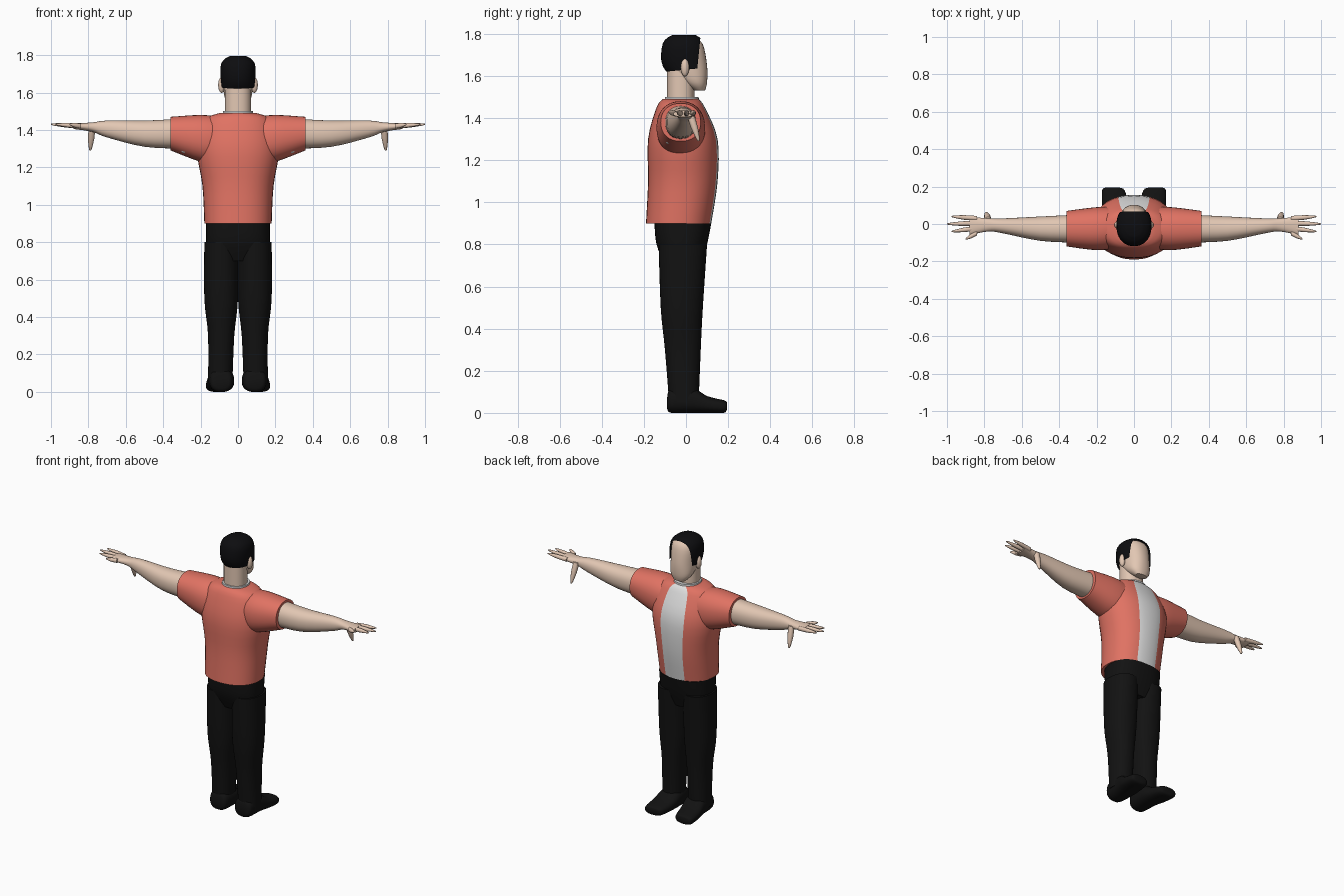
import bpy, bmesh, math
from mathutils import Vector

cube = bpy.data.objects.get("Cube")
if cube:
    bpy.data.objects.remove(cube, do_unlink=True)


def material(name, *rgb):
    mat = bpy.data.materials.new(name)
    mat.use_nodes = True
    mat.diffuse_color = (*rgb, 1)
    bsdf = mat.node_tree.nodes["Principled BSDF"]
    bsdf.inputs["Base Color"].default_value = (*rgb, 1)
    return mat


CORAL = material("coral cloth", .75, .17, .125)
WHITE = material("white cloth", .75, .75, .75)
SKIN = material("skin", .76, .57, .45)
BLACK = material("black cloth", .006, .006, .006)
HAIR = material("black hair", .004, .004, .005)
parts = []


def smooth_sections(sections, steps):
    """Insert in-between sections along a smooth curve."""
    points = [Vector(section) for section in sections]
    last = len(points) - 1
    result = []
    for i in range(last):
        start, end = points[i], points[i + 1]
        leave = (end - points[max(i - 1, 0)]) / 2
        arrive = (points[min(i + 2, last)] - start) / 2
        for k in range(steps):
            t = k / steps
            ease = t * t * (3 - 2 * t)
            result.append(start.lerp(end, ease) + leave * (t * (1 - t) ** 2)
                          - arrive * (t * t * (1 - t)))
    return result + [points[last]]


def rounded(low, high, wave, power):
    """Place a sine or cosine value between two limits, squarer for a lower power."""
    return (low + high) / 2 + (high - low) / 2 * math.copysign(abs(wave) ** power, wave)


def loft(name, axis, sections, mat, side=1, lift=0, power=.9, sides=36, steps=4,
         strip=range(0)):
    """Skin sections (position, u min, u max, v min, v max) along an axis."""
    bm = bmesh.new()
    loops = []
    for pos, u_min, u_max, v_min, v_max in smooth_sections(sections, steps):
        loop = []
        for k in range(sides):
            angle = math.tau * k / sides
            u = rounded(u_min, u_max, math.cos(angle), power)
            v = rounded(v_min, v_max, math.sin(angle), power)
            x, y, z = {"x": (pos, u, v), "y": (u, pos, v), "z": (u, v, pos)}[axis]
            loop.append(bm.verts.new((x * side, y, z + lift)))
        loops.append(loop)
    for lower, upper in zip(loops, loops[1:]):
        for k in range(sides):
            n = (k + 1) % sides
            face = bm.faces.new((lower[k], lower[n], upper[n], upper[k]))
            face.material_index = int(k in strip)
    bm.faces.new(loops[0])
    bm.faces.new(loops[-1])
    bmesh.ops.recalc_face_normals(bm, faces=bm.faces[:])
    mesh = bpy.data.meshes.new(name)
    bm.to_mesh(mesh)
    bm.free()
    mesh.materials.append(mat)
    if strip:
        mesh.materials.append(WHITE)
    obj = bpy.data.objects.new(name, mesh)
    bpy.context.collection.objects.link(obj)
    parts.append(obj)
    return obj


def column(name, sections, mat, **options):
    """Upright loft, equal on both sides, from (height, half width, back, front)."""
    full = [(pos, -half, half, low, high) for pos, half, low, high in sections]
    return loft(name, "z", full, mat, **options)


def rod(name, axis, start, end, radius, **options):
    """Round rod with a blunt tapered tip, from (position, u, v) to another."""
    sections = []
    for t in (0, .5, .9, 1):
        pos, u, v = Vector(start).lerp(Vector(end), t)
        r = radius * (1 - .8 * t ** 4)
        sections.append((pos, u - r, u + r, v - r, v + r))
    return loft(name, axis, sections, SKIN, sides=12, steps=2, **options)


def ball(name, centre, radii, mat):
    bpy.ops.mesh.primitive_uv_sphere_add(segments=20, ring_count=12, location=centre)
    obj = bpy.context.object
    obj.name = name
    obj.scale = radii
    obj.data.materials.append(mat)
    parts.append(obj)


# Jacket body, with the white shirt showing down the open side
column("jacket_body", [
    (.9, .18, -.19, .12), (1.1, .19, -.18, .15), (1.3, .22, -.18, .15),
    (1.45, .18, -.14, .09), (1.49, .1, -.11, .06)], CORAL, strip=range(7, 11))
column("shirt_collar", [(1.4, .09, -.11, .07), (1.5, .08, -.1, .06)], WHITE)

# Waist of the trousers
column("trouser_waist", [
    (.7, .16, -.1, .07), (.8, .17, -.14, .1), (.9, .17, -.15, .12)], BLACK, power=.8)

# Neck, head, and hair grown outward from the same skull
skull = [(.03, .04, .04, .09), (.07, .07, -.02, .1), (.15, .08, -.1, .1),
         (.25, .08, -.1, .08), (.285, .04, -.06, .04)]
column("neck", [(-.1, .07, -.09, .04), (.14, .07, -.09, .04)], SKIN, lift=1.5)
column("head", skull, SKIN, lift=1.5)
hair = column("hair", skull, HAIR, lift=1.5)
bm = bmesh.new()
bm.from_mesh(hair.data)
bm.normal_update()
for vert in bm.verts:
    vert.co += vert.normal * .011

# Trim the hair along the face and the nape
for point, normal in (((0, .06, 1.7), (0, 1, -.1)), ((0, -.1, 1.62), (0, .1, -1))):
    bmesh.ops.bisect_plane(bm, geom=bm.verts[:] + bm.edges[:] + bm.faces[:],
                           plane_co=point, plane_no=normal, clear_outer=True)
bm.to_mesh(hair.data)
bm.free()

# Paired parts, with the arms measured from shoulder height
for side, word in ((1, "left_"), (-1, "right_")):
    ball(word + "ear", (side * .088, -.005, 1.64), (.018, .02, .042), SKIN)
    ball(word + "undershirt_patch", (side * .28, -.08, 1.295), (.03, .02, .02), WHITE)
    arm = {"side": side, "lift": 1.4}
    loft(word + "sleeve", "x", [
        (.1, -.13, .09, -.18, .07), (.2, -.14, .09, -.17, .08),
        (.36, -.12, .07, -.11, .07)], CORAL, **arm)
    loft(word + "arm", "x", [
        (.3, -.1, .05, -.1, .06), (.5, -.09, .04, -.09, .05),
        (.7, -.05, .03, -.04, .05), (.78, -.04, .03, -.01, .04),
        (.88, -.06, .04, .005, .035)], SKIN, **arm)

    # Fingers fan out of the palm, the second one longest
    for i, finger in enumerate(("index", "middle", "ring", "little")):
        rod(word + finger + "_finger", "x", (.84, .03 - .026 * i, .02),
            (1 - .025 * (i - 1) ** 2, .04 * (1 - i), .03), .013, **arm)
    rod(word + "thumb", "z", (.02, .78, .02), (-.11, .79, .06), .018, **arm)

    loft(word + "trouser_leg", "z", [
        (.05, .03, .16, -.08, .06), (.3, .02, .16, -.1, .07),
        (.5, 0, .18, -.12, .08), (.8, 0, .18, -.13, .1)], BLACK, side=side)
    loft(word + "shoe", "y", [
        (-.09, .05, .13, .02, .07), (-.07, .03, .15, 0, .12), (.03, .02, .16, 0, .12),
        (.1, .03, .17, 0, .08), (.18, .05, .17, 0, .06), (.195, .08, .15, .02, .05)],
         BLACK, side=side, power=.8)

# Smooth shading that keeps hems and cuts sharp
bpy.ops.object.select_all(action="DESELECT")
for obj in parts:
    obj.select_set(True)
bpy.context.view_layer.objects.active = parts[0]
bpy.ops.object.shade_smooth_by_angle(angle=math.radians(45))
